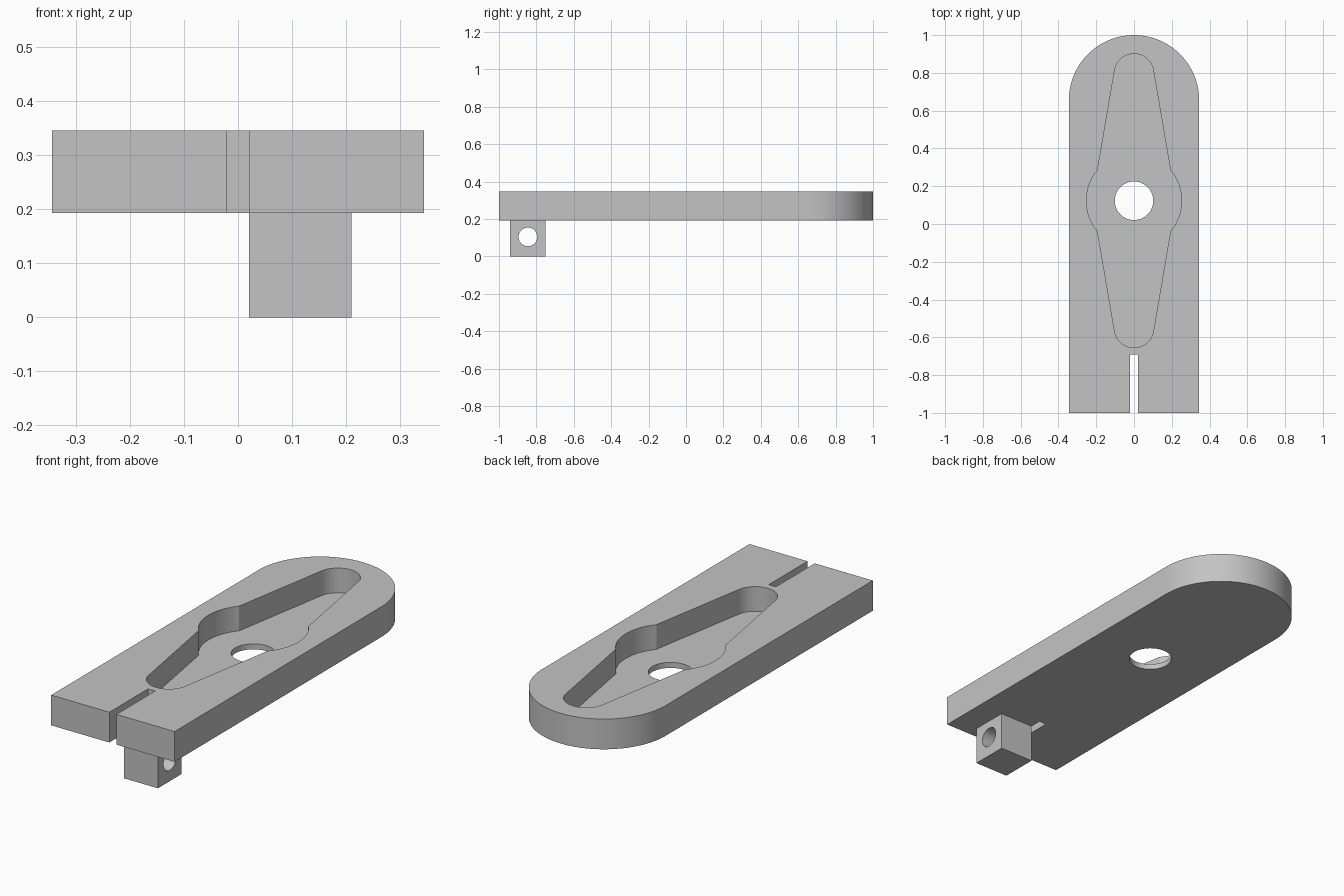
import bpy, bmesh
from math import sin, cos, pi, radians, asin, sqrt

cube = bpy.data.objects.get("Cube")
if cube:
    bpy.data.objects.remove(cube, do_unlink=True)

grey = bpy.data.materials.new("plain_grey")
grey.use_nodes = True
colour = (0.55, 0.55, 0.55, 1)
grey.diffuse_color = colour
grey.node_tree.nodes["Principled BSDF"].inputs["Base Color"].default_value = colour


def arc(cx, cy, r, a0, a1, n=32):
    return [(cx + r * cos(a0 + (a1 - a0) * i / n),
             cy + r * sin(a0 + (a1 - a0) * i / n)) for i in range(n + 1)]


def circle(cx, cy, r, n=64):
    return arc(cx, cy, r, 0, 2 * pi, n)[:-1]


def prism(name, outline, low, high, axis="z"):
    """Extrude a closed outline along z, or a (y, z) outline along x."""
    place = (lambda u, v, w: (u, v, w)) if axis == "z" else (lambda u, v, w: (w, u, v))
    bm = bmesh.new()
    base = bm.faces.new([bm.verts.new(place(u, v, low)) for u, v in outline])
    top = bmesh.ops.extrude_face_region(bm, geom=[base])["geom"]
    bmesh.ops.translate(bm, verts=[g for g in top if isinstance(g, bmesh.types.BMVert)],
                        vec=place(0, 0, high - low))
    bmesh.ops.recalc_face_normals(bm, faces=bm.faces)
    mesh = bpy.data.meshes.new(name)
    bm.to_mesh(mesh)
    bm.free()
    mesh.materials.append(grey)
    obj = bpy.data.objects.new(name, mesh)
    bpy.context.collection.objects.link(obj)
    return obj


def activate(obj):
    bpy.ops.object.select_all(action="DESELECT")
    obj.select_set(True)
    bpy.context.view_layer.objects.active = obj


def cut(obj, cutter):
    cutter.hide_render = True
    mod = obj.modifiers.new("cut", "BOOLEAN")
    mod.operation, mod.solver, mod.object = "DIFFERENCE", "EXACT", cutter
    activate(obj)
    bpy.ops.object.modifier_apply(modifier=mod.name)
    bpy.data.objects.remove(cutter, do_unlink=True)


HALF, BOTTOM, TOP, FLOOR = 0.345, 0.193, 0.346, 0.221
MID = 0.123             # y of the pivot hole
SLOT, SLOT_END = 0.02, -0.69

# Arm plate: round back end, slotted square front end
outline = [(SLOT, SLOT_END), (SLOT, -1), (HALF, -1)]
outline += arc(0, 1 - HALF, HALF, 0, pi, 64)
outline += [(-HALF, -1), (-SLOT, -1), (-SLOT, SLOT_END)]
plate = prism("arm_plate", outline, BOTTOM, TOP)

# Pocket: two tapered lobes meeting a round hub
lobe_r, lobe_y, hub_r, tilt = 0.104, 0.674, 0.252, radians(10)
meet = asin(0.162 / hub_r)
half = arc(0, 0, hub_r, 0, meet, 12) + arc(0, lobe_y, lobe_r, tilt, pi - tilt)
half += arc(0, 0, hub_r, pi - meet, pi, 12)[:-1]
pocket = [(x, MID + y) for x, y in half] + [(-x, MID - y) for x, y in half]
cut(plate, prism("pocket_cutter", pocket, FLOOR, TOP + 0.1))

# Pivot hole through the pocket floor
cut(plate, prism("pivot_cutter", circle(0, MID, 0.102), BOTTOM - 0.1, TOP + 0.1))

# Lug under the front, bored sideways
lug_box = [(-0.94, 0), (-0.75, 0), (-0.75, BOTTOM), (-0.94, BOTTOM)]
lug = prism("bored_lug", lug_box, SLOT, 0.21, "x")
cut(lug, prism("bore_cutter", circle(-0.845, 0.104, 0.05, 48), -0.1, 0.4, "x"))

for part in (plate, lug):
    activate(part)
    bpy.ops.object.shade_smooth_by_angle(angle=radians(25))
